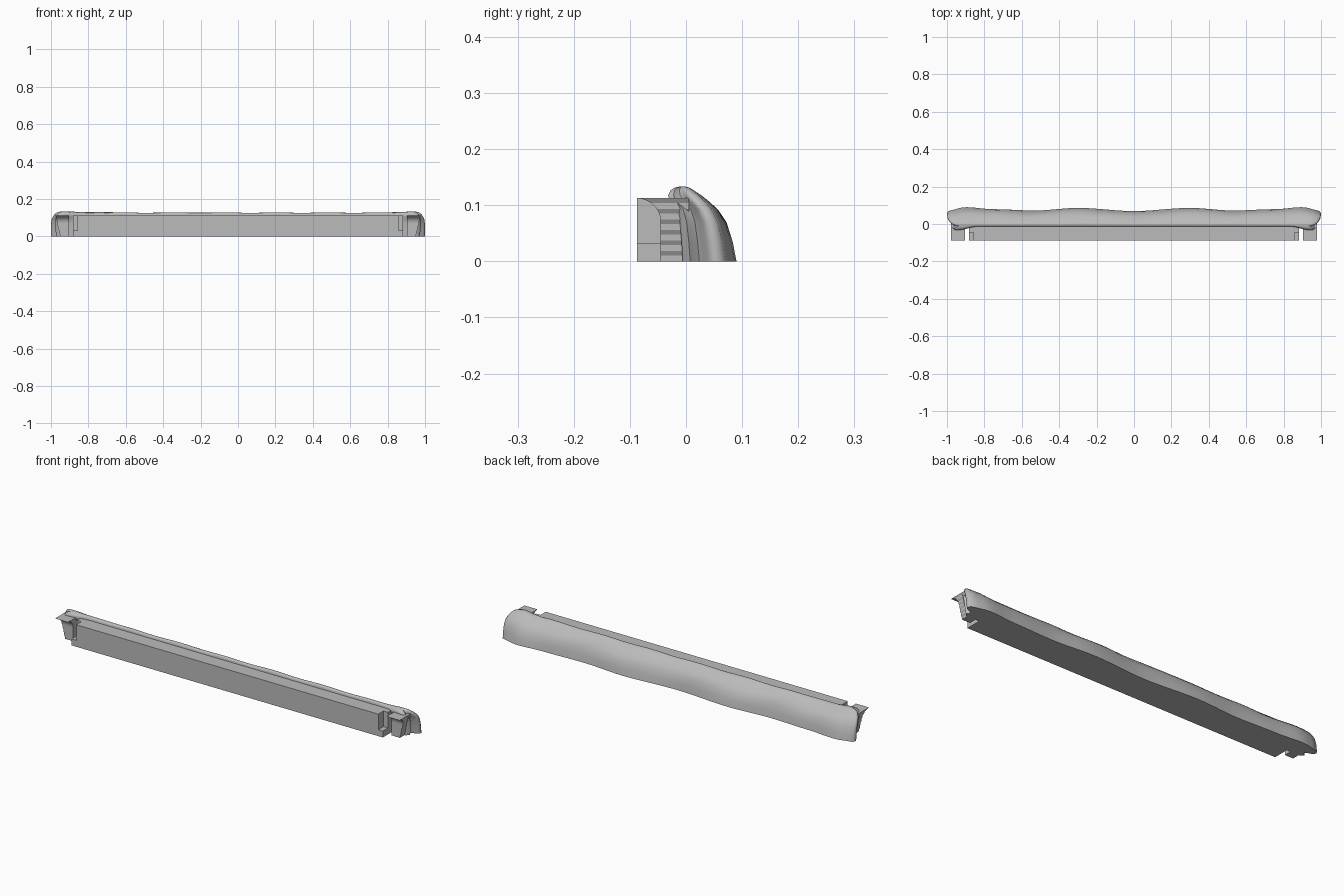
import bpy, bmesh, math

if "Cube" in bpy.data.objects:
    bpy.data.objects.remove(bpy.data.objects["Cube"])

GREY = (0.5, 0.5, 0.5, 1)
stone = bpy.data.materials.new("stone_grey")
stone.use_nodes = True
stone.diffuse_color = GREY
stone.node_tree.nodes["Principled BSDF"].inputs["Base Color"].default_value = GREY


def loft(name, stacks, smooth=False):
    """Skin each stack of equal-length closed rings and cap both ends."""
    bm = bmesh.new()
    for rings in stacks:
        rows = [[bm.verts.new(p) for p in ring] for ring in rings]
        n = len(rows[0])
        for low, high in zip(rows, rows[1:]):
            for i in range(n):
                j = (i + 1) % n
                bm.faces.new((low[i], low[j], high[j], high[i]))
        bm.faces.new(rows[0][::-1])
        bm.faces.new(rows[-1])
    bmesh.ops.recalc_face_normals(bm, faces=bm.faces)
    mesh = bpy.data.meshes.new(name)
    bm.to_mesh(mesh)
    bm.free()
    mesh.materials.append(stone)
    ob = bpy.data.objects.new(name, mesh)
    bpy.context.collection.objects.link(ob)
    if smooth:
        bpy.ops.object.select_all(action="DESELECT")
        ob.select_set(True)
        bpy.context.view_layer.objects.active = ob
        bpy.ops.object.shade_smooth_by_angle(angle=math.radians(50))
    return ob


def prism(outline, z0, z1):
    return [[(x, y, z) for x, y in outline] for z in (z0, z1)]


FRONT, STEP_Y, TOP = -0.087, -0.045, 0.113

# Long wall with a notch cut from each upper front corner
half = [(0.857, FRONT), (0.857, STEP_Y), (0.883, STEP_Y), (0.883, 0.0)]
outline = half + [(-x, y) for x, y in reversed(half)]
parts = [prism(outline, 0, TOP)]
for s in (1, -1):
    foot = [(s * 0.857, FRONT), (s * 0.883, FRONT),
            (s * 0.883, STEP_Y), (s * 0.857, STEP_Y)]
    parts.append(prism(foot, 0, 0.033))
loft("wall", parts)


# End posts: louvred outer side, coved front under a thin lip
def cove(z):
    h = min(max(z - 0.07, 0) / 0.042, 1)
    return FRONT + 0.042 * math.sqrt(1 - h * h)


def louvre(z):
    k, r = divmod(z / 0.0187, 1)
    return 0.951 + 0.0045 * (k + max(0, (r - 0.56) / 0.44))


levels = [0.0187 * (k + f) for k in range(6) for f in (0, 0.56)]
levels = sorted(levels + [0.08, 0.088, 0.097, 0.106, 0.109, 0.111, TOP])
for name, s in (("left_post", 1), ("right_post", -1)):
    rings = []
    for z in levels:
        xo, yf = louvre(min(z, 0.112)), cove(z)
        rings.append([(s * 0.904, yf, z), (s * xo, yf, z),
                      (s * xo, 0.005, z), (s * 0.904, 0.005, z)])
    loft(name, [rings])


# Undulating bank behind the wall, skinned upward from plan rings
def wave(x):
    """Depth of the bank foot along its length."""
    keys = [(0, 0.069), (0.3, 0.086), (0.53, 0.072), (0.75, 0.079),
            (0.9, 0.09), (1.01, 0.068)]
    a = abs(x)
    for (xa, ya), (xb, yb) in zip(keys, keys[1:]):
        if a <= xb:
            t = (a - xa) / (xb - xa)
            return ya + (yb - ya) * t * t * (3 - 2 * t)
    return keys[-1][1]


def flare(x):
    """Zero along the wall, one at the posts."""
    t = min(max((abs(x) - 0.84) / 0.09, 0), 1)
    return t * t * (3 - 2 * t)


# height, front at middle, front at ends, back fraction, half length
bank = [(0, -0.008, -0.006, 1, 1.0),
        (0.035, -0.010, -0.008, 0.93, 1.0),
        (0.07, -0.011, -0.011, 0.80, 0.999),
        (0.093, -0.012, -0.016, 0.61, 0.996),
        (0.106, -0.013, -0.028, 0.45, 0.99),
        (0.117, -0.013, -0.032, 0.30, 0.982),
        (0.126, -0.012, -0.028, 0.16, 0.972),
        (0.131, -0.010, -0.021, 0.07, 0.96),
        (0.133, -0.007, -0.013, 0.0, 0.95)]
# end outline from front to back: depth fraction, inset
end = [(0.08, 0.036), (0.18, 0.028), (0.28, 0.036), (0.4, 0.043),
       (0.5, 0.034), (0.6, 0.012), (0.7, 0.002), (0.85, 0.0)]
COLS = 60
rings = []
for z, fm, fe, back, length in bank:
    fade = 1 - 0.5 * z / 0.133

    def front_y(x):
        return fm + (fe - fm) * flare(x)

    def back_y(x):
        ripple = 0.0025 * math.sin(17 * x + 40 * z) * math.sin(math.pi * back)
        return wave(x) * back + ripple

    def height(x):
        dip = 0.006 + 0.0015 * math.sin(23 * x)
        return z - dip * (1 - flare(x)) * (z / 0.133) ** 3

    front_half, back_half = length - 0.043 * fade, length - 0.008 * fade
    steps = [2 * i / COLS - 1 for i in range(COLS + 1)]
    ring = [(t * front_half, front_y(t * front_half)) for t in steps]
    ya, yb = front_y(length), back_y(length)
    side = [(length - inset * fade, ya + (yb - ya) * f) for f, inset in end]
    ring += side
    ring += [(-t * back_half, back_y(-t * back_half)) for t in steps]
    ring += [(-x, y) for x, y in reversed(side)]
    rings.append([(x, y, height(x)) for x, y in ring])
loft("bank", [rings], smooth=True)
